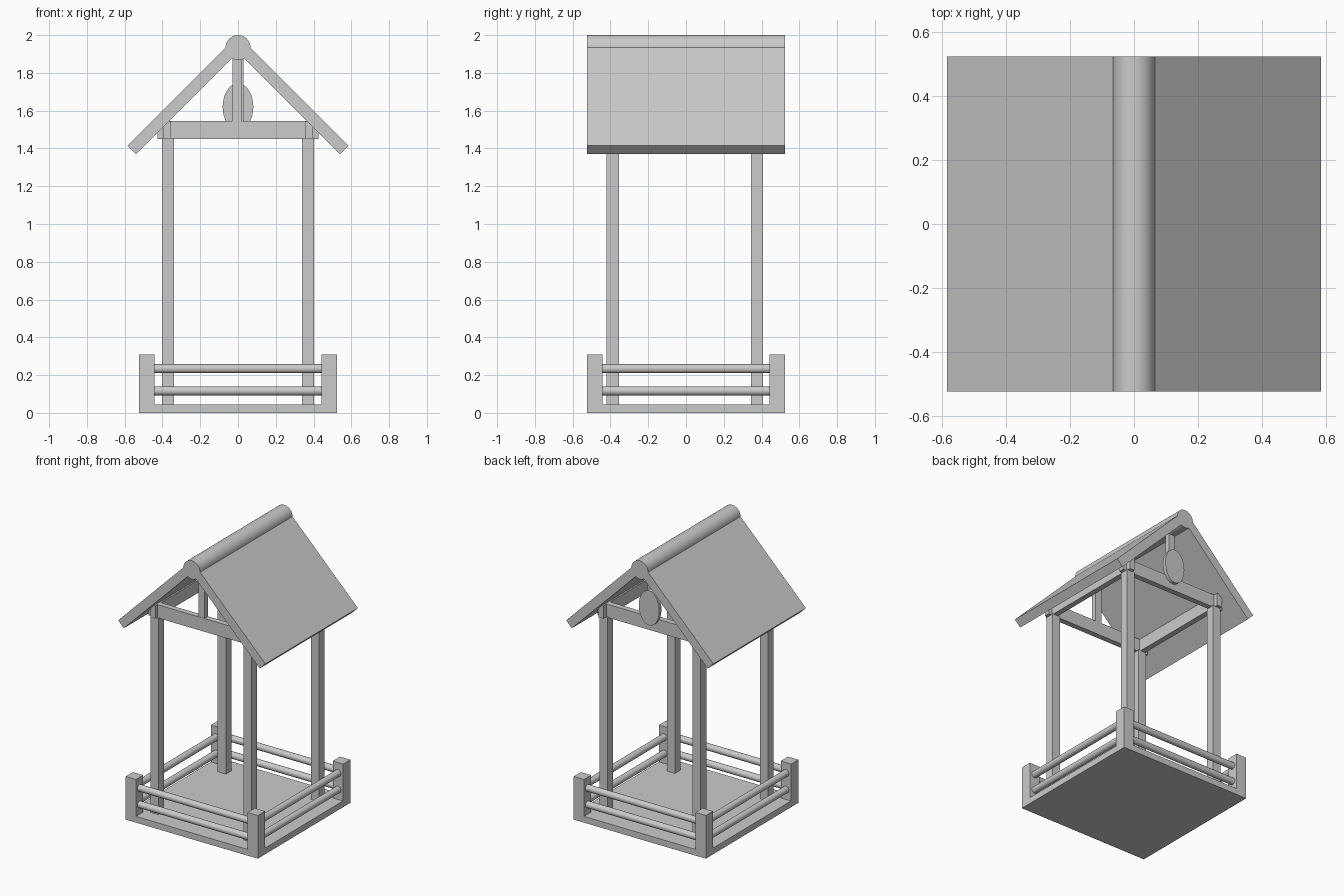
import bpy, bmesh, math
from mathutils import Matrix

if "Cube" in bpy.data.objects:
    bpy.data.objects.remove(bpy.data.objects["Cube"])


def make(name, bm):
    me = bpy.data.meshes.new(name)
    bm.to_mesh(me)
    bm.free()
    ob = bpy.data.objects.new(name, me)
    bpy.context.collection.objects.link(ob)
    return ob


def box(name, x0, x1, y0, y1, z0, z1):
    bm = bmesh.new()
    m = Matrix.Translation(((x0 + x1) / 2, (y0 + y1) / 2, (z0 + z1) / 2))
    m = m @ Matrix.Diagonal((x1 - x0, y1 - y0, z1 - z0, 1))
    bmesh.ops.create_cube(bm, size=1, matrix=m)
    return make(name, bm)


def rod(name, loc, axis, r, length, scale_z=1.0, sides=32):
    rot = Matrix.Rotation(math.pi / 2, 4, 'Y' if axis == 'x' else 'X')
    m = Matrix.Translation(loc) @ Matrix.Diagonal((1, 1, scale_z, 1)) @ rot
    bm = bmesh.new()
    bmesh.ops.create_cone(bm, cap_ends=True, segments=sides, radius1=r,
                          radius2=r, depth=length, matrix=m)
    ob = make(name, bm)
    bpy.ops.object.select_all(action='DESELECT')
    ob.select_set(True)
    bpy.context.view_layer.objects.active = ob
    bpy.ops.object.shade_smooth_by_angle(angle=math.radians(40))
    return ob


def roof_panel(name, s):
    # slab cross-section in xz, sloping 45 degrees, extruded along y
    pts = [(0.0425, 1.9575), (0.585, 1.415), (0.54, 1.37), (-0.0025, 1.9125)]
    bm = bmesh.new()
    face = bm.faces.new([bm.verts.new((s * x, -0.525, z)) for x, z in pts])
    ext = bmesh.ops.extrude_face_region(bm, geom=[face])
    vs = [g for g in ext['geom'] if isinstance(g, bmesh.types.BMVert)]
    bmesh.ops.translate(bm, verts=vs, vec=(0, 1.05, 0))
    bmesh.ops.recalc_face_normals(bm, faces=bm.faces)
    return make(name, bm)


# Floor
box("floor", -0.525, 0.525, -0.525, 0.525, 0, 0.045)

POST_Y = {-1: -0.388, 1: 0.376}
for sx in (-1, 1):
    for sy in (-1, 1):
        # Short fence posts at the corners
        cx, cy = sx * 0.484, sy * 0.484
        box("fence_post", cx - 0.041, cx + 0.041, cy - 0.041, cy + 0.041, 0, 0.31)
        # Tall posts carrying the roof
        px, py = sx * 0.37, POST_Y[sy]
        box("tall_post", px - 0.032, px + 0.032, py - 0.032, py + 0.032, 0.04, 1.455)

# Fence rails, two per side
for s in (-1, 1):
    for z in (0.116, 0.234):
        rod("side_rail", (s * 0.484, 0, z), 'y', 0.024, 0.94)
        rod("cross_rail", (0, s * 0.484, z), 'x', 0.024, 0.94)

# Roof frame: cross beams, side beams and king posts
for s in (-1, 1):
    y = POST_Y[s]
    box("cross_beam", -0.425, 0.425, y - 0.02, y + 0.02, 1.45, 1.545)
    box("side_beam", s * 0.376 - 0.02, s * 0.376 + 0.02, -0.43, 0.43, 1.452, 1.543)
    kx = s * 0.005
    box("king_post", kx - 0.024, kx + 0.024, y - 0.018, y + 0.018, 1.54, 1.91)
    roof_panel("roof_panel", s)

# Ridge pole
rod("ridge_pole", (0, 0, 1.934), 'y', 0.066, 1.05, sides=48)

# Oval plaque on the back gable
rod("oval_plaque", (0, 0.407, 1.62), 'y', 0.081, 0.025, scale_z=1.54, sides=48)
